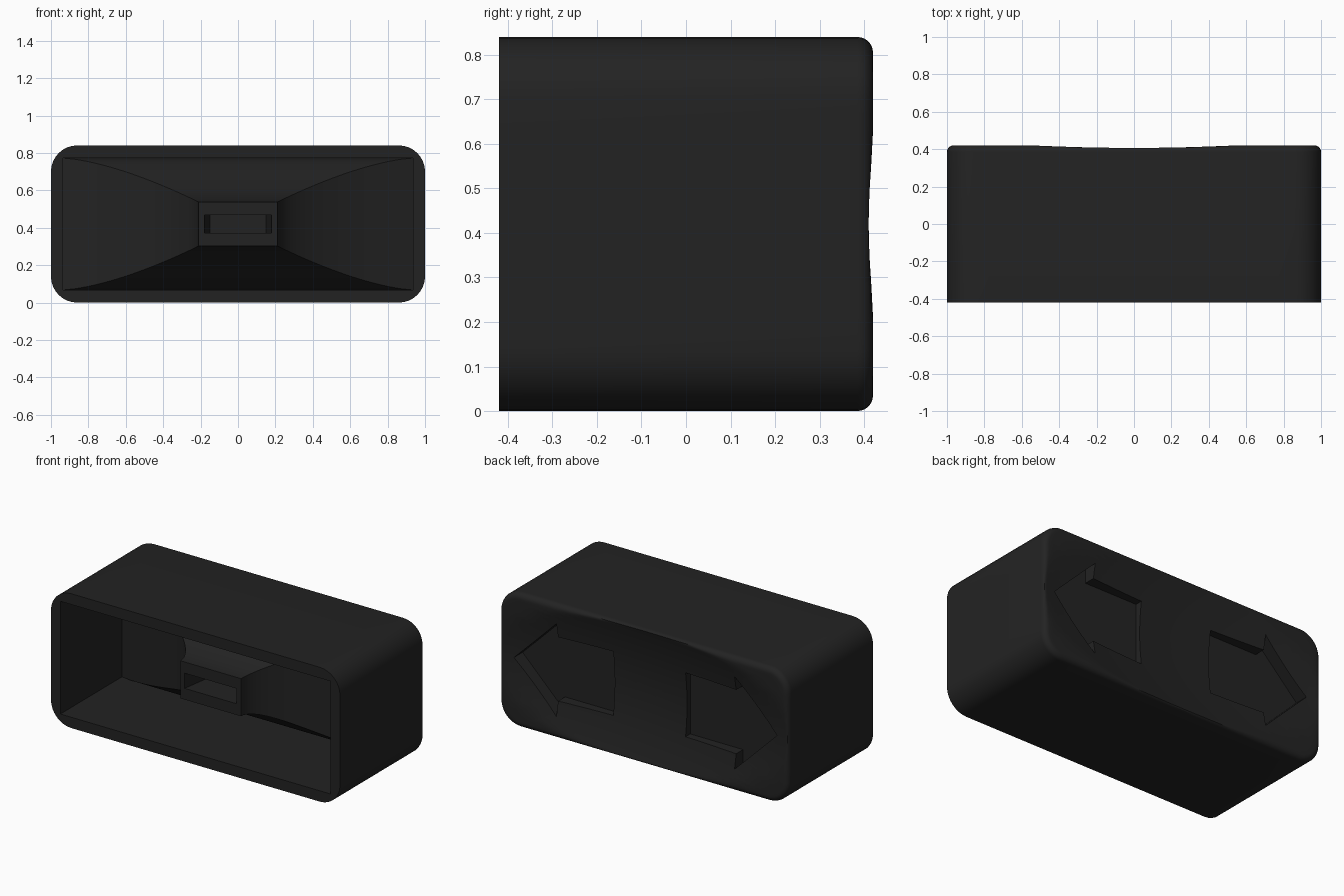
import bpy, bmesh, math

if "Cube" in bpy.data.objects:
    bpy.data.objects.remove(bpy.data.objects["Cube"])

ZC = 0.42                      # height of the centre line
black = bpy.data.materials.new("matte_black")
black.diffuse_color = (0.0165, 0.0165, 0.0165, 1)
black.use_nodes = True
black.node_tree.nodes["Principled BSDF"].inputs["Base Color"].default_value = black.diffuse_color


def loft(name, rings):
    """Closed solid through rings of equal length, capped at both ends."""
    bm = bmesh.new()
    loops = [[bm.verts.new(p) for p in r] for r in rings]
    n = len(loops[0])
    for a, b in zip(loops, loops[1:]):
        for i in range(n):
            j = (i + 1) % n
            bm.faces.new((a[i], a[j], b[j], b[i]))
    bm.faces.new(loops[0])
    bm.faces.new(loops[-1])
    bmesh.ops.recalc_face_normals(bm, faces=bm.faces)
    me = bpy.data.meshes.new(name)
    bm.to_mesh(me)
    bm.free()
    me.materials.append(black)
    ob = bpy.data.objects.new(name, me)
    bpy.context.collection.objects.link(ob)
    return ob


def activate(ob):
    bpy.ops.object.select_all(action='DESELECT')
    ob.select_set(True)
    bpy.context.view_layer.objects.active = ob


def cut(ob, cutter):
    mod = ob.modifiers.new("cut", 'BOOLEAN')
    mod.operation = 'DIFFERENCE'
    mod.solver = 'EXACT'
    mod.object = cutter
    activate(ob)
    bpy.ops.object.modifier_apply(modifier=mod.name)
    bpy.data.objects.remove(cutter)


def rect(hx, hz, y):
    return [(sx * hx, y, ZC + sz * hz)
            for sx, sz in ((-1, -1), (1, -1), (1, 1), (-1, 1))]


def outline(inset):
    """Rounded rectangle in x/z, centred on zero, with divided sides."""
    r = 0.14 - inset
    cx, cz = 0.86, 0.28
    corners = [(cx, -cz, -90), (cx, cz, 0), (-cx, cz, 90), (-cx, -cz, 180)]
    pts = []
    for k, (x, z, a0) in enumerate(corners):
        for i in range(9):
            a = math.radians(a0 + i * 90 / 8)
            pts.append((x + r * math.cos(a), z + r * math.sin(a)))
        x0, z0 = pts[-1]
        nx, nz, na = corners[(k + 1) % 4]
        x1 = nx + r * math.cos(math.radians(na))
        z1 = nz + r * math.sin(math.radians(na))
        n = 8 if k % 2 == 0 else 20
        pts += [(x0 + (x1 - x0) * i / n, z0 + (z1 - z0) * i / n)
                for i in range(1, n)]
    # side order: right, top, left, bottom
    return pts


def dish(x, z):
    """Shallow hollow pressed into the back face."""
    return 0.42 - 0.078 * (1 - 0.903 * x * x - 4.91 * z * z)


# Cap body: straight sides, filleted back edge, hollowed back face
F = 0.035
rings = [[(x, -0.42, ZC + z) for x, z in outline(0)]]
for i in range(7):
    a = math.radians(i * 15)
    y = 0.42 - F + F * math.sin(a)
    rings.append([(x, min(y, dish(x, z)), ZC + z)
                  for x, z in outline(F * (1 - math.cos(a)))])
inner = outline(F)
for s in (0.97, 0.93, 0.87, 0.8, 0.7, 0.6, 0.5, 0.4, 0.3, 0.2, 0.1, 0.02):
    rings.append([(x * s, min(0.42, dish(x * s, z * s)), ZC + z * s)
                  for x, z in inner])
body = loft("cap_body", rings)

# Open cavity in the front
cut(body, loft("cavity_cutter", [rect(0.935, 0.3525, -0.6),
                                 rect(0.935, 0.3525, 0.19)]))

# Arrow recesses with flat floors, mirrored left and right
arrow = [(0.25, -0.2), (0.616, -0.2), (0.616, -0.29), (0.91, 0),
         (0.616, 0.29), (0.616, 0.2), (0.25, 0.2)]
for s in (1, -1):
    cut(body, loft("arrow_cutter", [[(s * x, y, ZC + z) for x, z in arrow]
                                    for y in (0.315, 0.6)]))

# Stem: flares from a small block out to the cavity walls
N = 20
stem_rings = []
for i in range(N + 1):
    t = i / N
    hx = 0.21 + 0.725 * t * t
    hz = 0.1175 + 0.235 * (1 - (1 - t * t) ** 1.5)
    stem_rings.append(rect(hx, hz, -0.27 + 0.46 * t))
stem_rings.append(rect(0.935, 0.3525, 0.2))
stem = loft("stem", stem_rings)

# Tapered slot in the end of the stem
cut(stem, loft("slot_cutter", [rect(0.195, 0.0475, -0.37),
                               rect(0.18, 0.0475, -0.27),
                               rect(0.15, 0.0475, -0.07)]))

# Smooth shading with crisp edges
for ob in (body, stem):
    activate(ob)
    bpy.ops.object.shade_smooth_by_angle(angle=math.radians(30))
